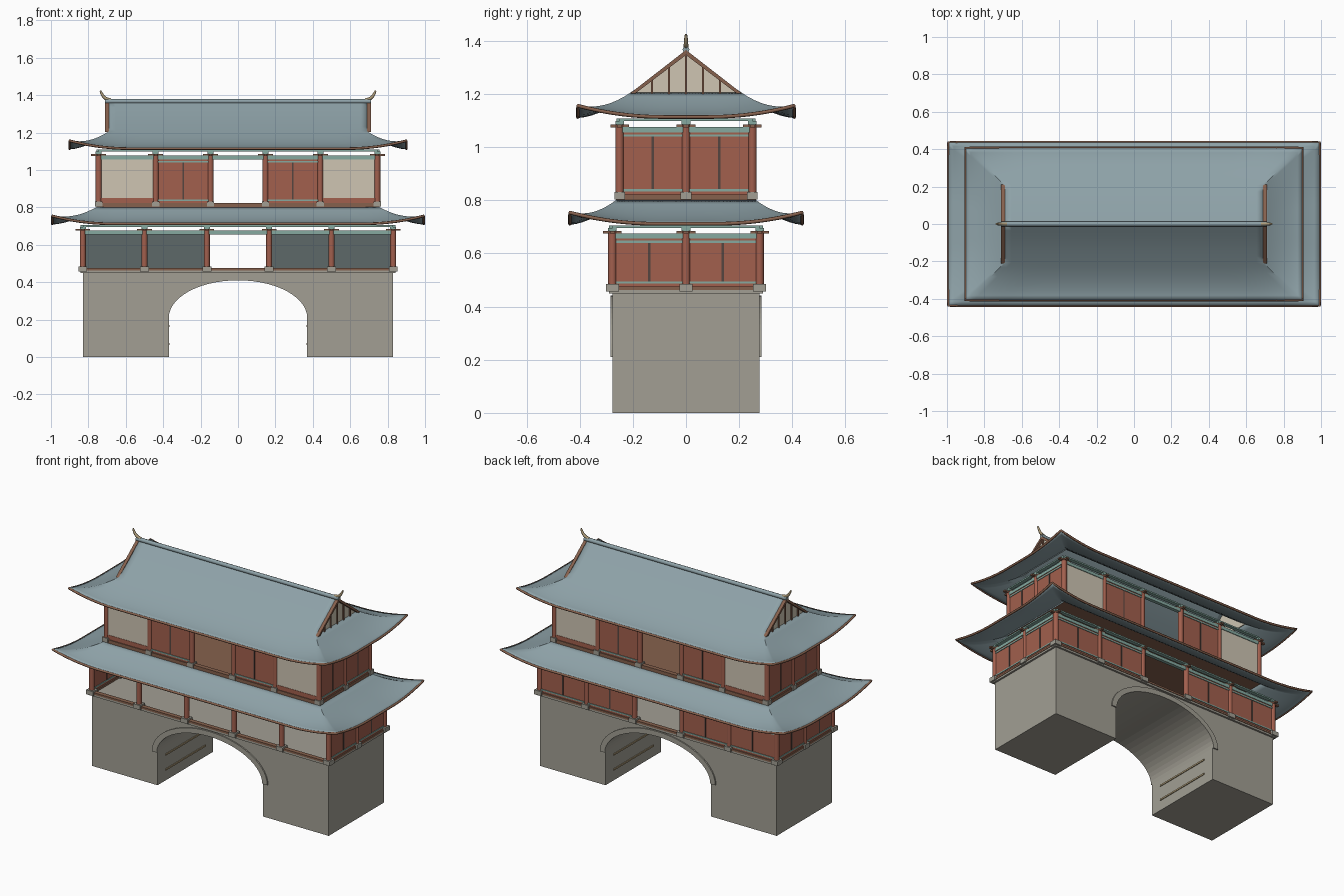
import bpy, bmesh, math
from mathutils import Vector, Matrix

if "Cube" in bpy.data.objects:
    bpy.data.objects.remove(bpy.data.objects["Cube"])


def material(name, *rgb):
    m = bpy.data.materials.new(name)
    m.diffuse_color = (*rgb, 1)
    m.use_nodes = True
    m.node_tree.nodes["Principled BSDF"].inputs["Base Color"].default_value = m.diffuse_color
    return m


STONE = material("stone", 0.36, 0.345, 0.295)
RED = material("red_paint", 0.36, 0.115, 0.075)
BROWN = material("brown_wood", 0.24, 0.12, 0.075)
DARK = material("dark_trim", 0.09, 0.06, 0.05)
GREEN = material("green_paint", 0.24, 0.40, 0.35)
SCREEN = material("dark_screen", 0.11, 0.14, 0.14)
PLASTER = material("plaster", 0.62, 0.56, 0.45)
TILE = material("roof_tile", 0.27, 0.36, 0.39)
OCHRE = material("ochre", 0.42, 0.33, 0.19)


def finish(name, bm, mat, smooth=False):
    me = bpy.data.meshes.new(name)
    bm.to_mesh(me)
    bm.free()
    ob = bpy.data.objects.new(name, me)
    bpy.context.collection.objects.link(ob)
    me.materials.append(mat)
    if smooth:
        bpy.context.view_layer.objects.active = ob
        ob.select_set(True)
        bpy.ops.object.shade_smooth_by_angle(angle=math.radians(35))
        ob.select_set(False)
    return ob


def boxes(name, items, mat):
    """Each item is (cx, cy, half_x, half_y, z0, z1)."""
    bm = bmesh.new()
    for cx, cy, hx, hy, z0, z1 in items:
        m = Matrix.Translation((cx, cy, (z0 + z1) / 2)) @ Matrix.Diagonal((2 * hx, 2 * hy, z1 - z0, 1))
        bmesh.ops.create_cube(bm, size=1, matrix=m)
    return finish(name, bm, mat)


def prism(name, outline, axis, a, b, mat):
    """Extrude an outline along y (points x,z) or along x (points y,z)."""
    bm = bmesh.new()
    vs = [bm.verts.new((p, a, q) if axis == "y" else (a, p, q)) for p, q in outline]
    f = bm.faces.new(vs)
    r = bmesh.ops.extrude_face_region(bm, geom=[f])
    d = (0, b - a, 0) if axis == "y" else (b - a, 0, 0)
    bmesh.ops.translate(bm, vec=d, verts=[v for v in r["geom"] if isinstance(v, bmesh.types.BMVert)])
    bmesh.ops.recalc_face_normals(bm, faces=bm.faces)
    return finish(name, bm, mat)


def tube(name, pts, radius, mat, cyclic=False, taper=None):
    cu = bpy.data.curves.new(name, "CURVE")
    cu.dimensions = "3D"
    cu.bevel_depth, cu.bevel_resolution, cu.use_fill_caps = radius, 2, True
    s = cu.splines.new("POLY")
    s.points.add(len(pts) - 1)
    for i, p in enumerate(pts):
        s.points[i].co = (*p, 1)
        s.points[i].radius = taper[i] if taper else 1
    s.use_cyclic_u = cyclic
    ob = bpy.data.objects.new(name, cu)
    bpy.context.collection.objects.link(ob)
    cu.materials.append(mat)
    return ob


# Stone base with arched passage
def arc(rx, rz, n=28):
    return [(rx * math.cos(math.pi * i / n), 0.21 + rz * math.sin(math.pi * i / n)) for i in range(n + 1)]


prism("gate_base", [(-0.83, 0), (-0.83, 0.455), (0.83, 0.455), (0.83, 0), (0.37, 0)] + arc(0.37, 0.2) + [(-0.37, 0)],
      "y", -0.277, 0.277, STONE)
for s, side in ((-1, "front"), (1, "back")):
    prism(side + "_arch_ring", arc(0.405, 0.232) + arc(0.37, 0.2)[::-1], "y", s * 0.27, s * 0.285, STONE)
boxes("passage_rails", [(s * 0.369, 0, 0.004, 0.2, z - 0.005, z + 0.005) for s in (-1, 1) for z in (0.07, 0.165)], OCHRE)
boxes("deck", [(0, 0, 0.842, 0.289, 0.45, 0.462)], STONE)
boxes("upper_floor", [(0, 0, 0.757, 0.264, 0.795, 0.812)], BROWN)


# Timber storeys
def storey(tag, xs, yc, z0, zt, zp, upper):
    X = xs[-1]
    posts = [(x, s * yc) for x in xs for s in (-1, 1)] + [(-X, 0), (X, 0)]
    bm = bmesh.new()
    for x, y in posts:
        bmesh.ops.create_cone(bm, cap_ends=True, segments=16, radius1=0.016, radius2=0.016, depth=zt + 0.01 - z0,
                              matrix=Matrix.Translation((x, y, (zt + 0.01 + z0) / 2)))
    finish(tag + "_columns", bm, RED, True)
    h = 0.02 if upper else 0.024
    boxes(tag + "_column_bases", [(x, y, h, h, z0 - 0.006, z0 + 0.022) for x, y in posts], STONE)

    # frame rings: sill, head beam, purlin
    def ring(name, a, b, w, mat):
        boxes(tag + name, [(0, s * yc, X, w, a, b) for s in (-1, 1)] + [(s * X, 0, w, yc, a, b) for s in (-1, 1)], mat)
    ring("_sill", z0, z0 + 0.012, 0.014, BROWN)
    ring("_head_beam", zt - 0.022, zt - 0.002, 0.011, GREEN)
    ring("_purlin", zp - 0.009, zp, 0.012, GREEN)
    # bracket arms and blocks
    boxes(tag + "_bracket_arms", [i for x, y in posts for i in (
        (x, y, 0.04, 0.009, zt - 0.003, zt + 0.007), (x, y, 0.009, 0.035, zt - 0.003, zt + 0.007))], BROWN)
    boxes(tag + "_bracket_blocks", [(x, y, 0.016, 0.016, zt + 0.007, zp - 0.009) for x, y in posts], GREEN)

    # wall bays: (cx, cy, half length, runs along x, plaster)
    bays = []
    for i in (0, 1, 3, 4):
        cx, half = (xs[i] + xs[i + 1]) / 2, (xs[i + 1] - xs[i]) / 2 - 0.012
        for s in ((-1, 1) if upper else (1,)):
            bays.append((cx, s * yc, half, True, upper and i in (0, 4)))
    bays += [(s * X, t * yc / 2, yc / 2 - 0.014, False, False) for s in (-1, 1) for t in (-1, 1)]
    red, plaster, rails, stiles = [], [], [], []
    b0, b1 = z0 + 0.01, zt - 0.02
    for cx, cy, half, along, white in bays:
        def slab(l, w, a, b):
            return (cx, cy, l, w, a, b) if along else (cx, cy, w, l, a, b)
        if white:
            plaster.append(slab(half, 0.007, z0 + 0.04, b1))
            red.append(slab(half, 0.009, b0, z0 + 0.04))
            continue
        red.append(slab(half, 0.007, b0, b1))
        for z in (b0 + 0.018, b1 - 0.014):
            rails.append(slab(half, 0.011, z - 0.004, z + 0.004))
        stiles.append(slab(0.004, 0.01, b0 + 0.022, b1 - 0.018))
    boxes(tag + "_red_panels", red, RED)
    if plaster:
        boxes(tag + "_plaster_panels", plaster, PLASTER)
    boxes(tag + "_panel_rails", rails, GREEN)
    boxes(tag + "_panel_stiles", stiles, DARK)
    if not upper:
        boxes("inner_screens", [(cx, cy - 0.013, half, 0.003, b0, b1) for cx, cy, half, al, w in bays if al], SCREEN)


storey("lower", [-0.83, -0.5, -0.167, 0.167, 0.5, 0.83], 0.277, 0.463, 0.678, 0.705, False)
storey("upper", [-0.745, -0.44, -0.147, 0.147, 0.44, 0.745], 0.25, 0.81, 1.078, 1.108, True)


# Curved roofs
def roof(tag, inner, outer, ztop, zeave, lift, ridge=None):
    def point(side, u, t):
        ax = 0 if side % 2 == 0 else 1            # 0: long side, 1: short side
        sg = -1 if side < 2 else 1
        e = (outer[ax]) * (1 - abs(u))            # distance from the corner
        z = ztop - (ztop - zeave) * (1 - (1 - t) ** 1.6) + lift * max(0, 1 - e / 0.32) ** 2 * t * t
        a = u * (inner[ax] + (outer[ax] - inner[ax]) * t)
        b = sg * (inner[1 - ax] + (outer[1 - ax] - inner[1 - ax]) * t)
        return Vector((a, b, z)) if ax == 0 else Vector((b, a, z))

    def quads(fn, nu, nt):
        g = [[bm.verts.new(fn(2 * i / nu - 1, j / nt)) for j in range(nt + 1)] for i in range(nu + 1)]
        for i in range(nu):
            for j in range(nt):
                bm.faces.new((g[i][j], g[i + 1][j], g[i + 1][j + 1], g[i][j + 1]))
    bm = bmesh.new()
    for side in range(4):
        quads(lambda u, t: point(side, u, t), 40, 8)
    if ridge:
        for s in (-1, 1):
            quads(lambda u, t: Vector((u * inner[0], s * inner[1] * t,
                  ridge + (ztop - ridge) * t - 0.006 * math.sin(math.pi * t))), 40, 6)
    bmesh.ops.remove_doubles(bm, verts=bm.verts, dist=1e-5)
    bm.normal_update()
    bmesh.ops.reverse_faces(bm, faces=[f for f in bm.faces if f.normal.z < 0])
    ob = finish(tag + "_roof", bm, TILE, True)
    m = ob.modifiers.new("thickness", "SOLIDIFY")
    m.thickness, m.offset = 0.01, -1
    # red-brown eave trim
    n = 40
    loop = [point(s, d * (2 * i / n - 1), 1) - Vector((0, 0, 0.006))
            for s, d in ((0, 1), (3, 1), (2, -1), (1, -1)) for i in range(n)]
    tube(tag + "_eave_trim", loop, 0.007, BROWN, True)


roof("lower", (0.755, 0.262), (0.993, 0.437), 0.802, 0.718, 0.042)
roof("upper", (0.69, 0.207), (0.9, 0.407), 1.207, 1.12, 0.042, 1.365)

# Gable ends, ridge and ridge horns
for s, side in ((-1, "left"), (1, "right")):
    prism(side + "_gable_wall", [(-0.2, 1.2), (0.2, 1.2), (0, 1.352)], "x", s * 0.68, s * 0.692, PLASTER)
    boxes(side + "_gable_battens", [(s * 0.694, y, 0.005, 0.004, 1.2, 1.35 - abs(y) * 0.75)
                                    for y in (-0.128, -0.064, 0, 0.064, 0.128)], BROWN)
    prism(side + "_barge_boards", [(-0.21, 1.203), (0, 1.366), (0.21, 1.203), (0.19, 1.203), (0, 1.347), (-0.19, 1.203)],
          "x", s * 0.69, s * 0.71, BROWN)
    tube(side + "_ridge_horn", [(s * x, 0, z) for x, z in
         ((0.68, 1.374), (0.705, 1.38), (0.72, 1.393), (0.73, 1.41), (0.736, 1.424))], 0.009, OCHRE,
         taper=[1, 1, 0.9, 0.75, 0.5])
tube("roof_ridge", [(-0.71, 0, 1.367), (0.71, 0, 1.367)], 0.013, TILE)
